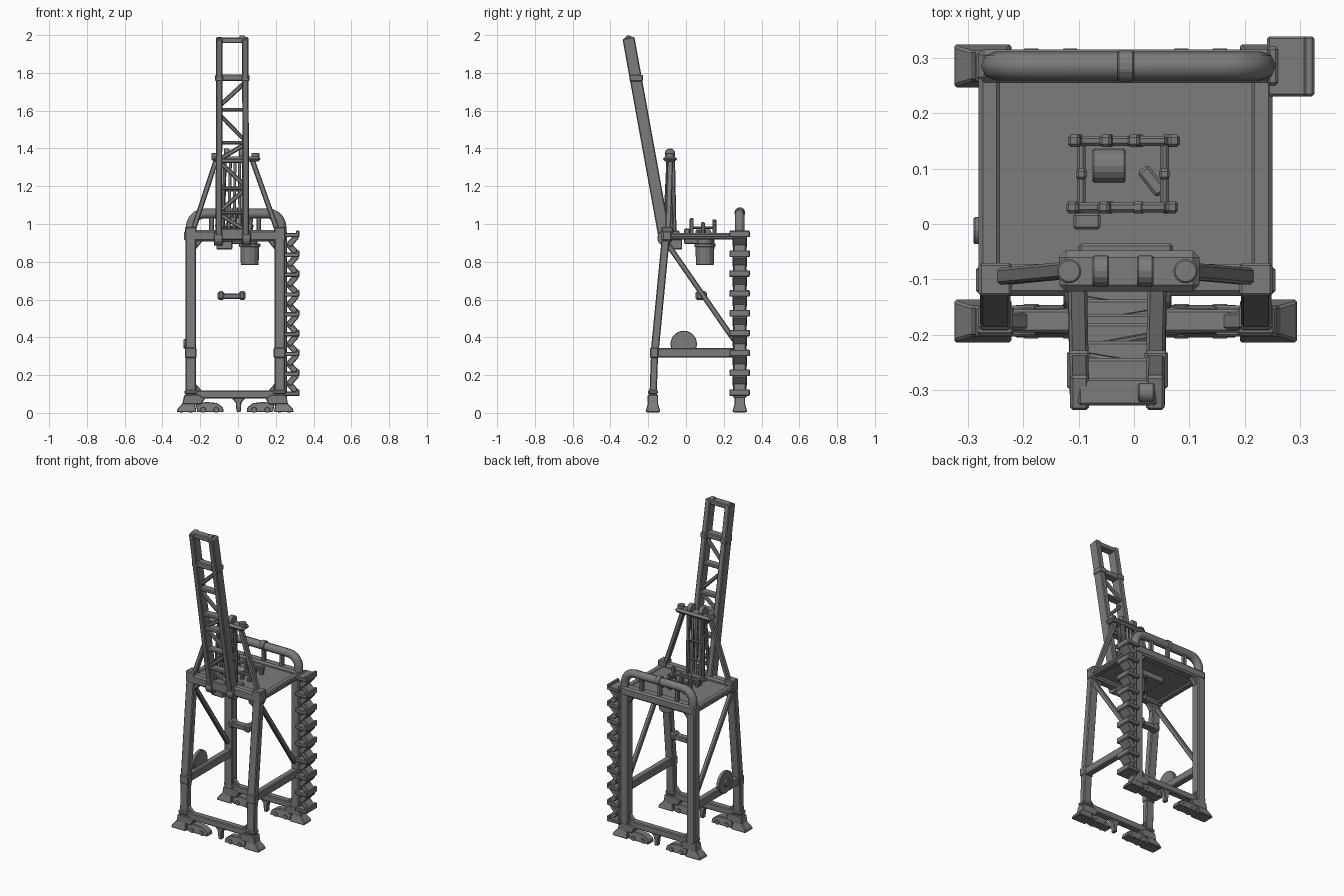
import bpy, bmesh, math, random
from mathutils import Vector, Matrix

random.seed(4)
CX, HW = -0.015, 0.235          # portal centre line and half leg spacing
FY, RY = -0.175, 0.285          # front and rear rail lines
DARK = bpy.data.materials.new("dark_grey_paint")
DARK.diffuse_color = (0.2, 0.2, 0.2, 1)


def link(name, data):
    ob = bpy.data.objects.new(name, data)
    data.materials.append(DARK)
    bpy.context.collection.objects.link(ob)
    return ob


def finish(name, bm, bevel=0.0):
    bmesh.ops.recalc_face_normals(bm, faces=bm.faces)
    me = bpy.data.meshes.new(name)
    bm.to_mesh(me)
    bm.free()
    ob = link(name, me)
    if bevel:
        m = ob.modifiers.new("bevel", 'BEVEL')
        m.width, m.segments = bevel, 1
    return ob


def bar(name, p, q, w, h, bevel=0.005):
    """Box section from p to q; w is measured along x (along y for x-going bars)."""
    p, q = Vector(p), Vector(q)
    d = (q - p).normalized()
    ref = Vector((0, 1, 0)) if abs(d.x) > 0.7 else Vector((1, 0, 0))
    side = (ref - d * ref.dot(d)).normalized()
    up = d.cross(side)
    m = Matrix((side * w, up * h, d * (q - p).length)).transposed().to_4x4()
    m.translation = (p + q) / 2
    bm = bmesh.new()
    bmesh.ops.create_cube(bm, size=1, matrix=m)
    return finish(name, bm, bevel)


def box(name, x, y, z, bevel=0.005):
    cy, cz = sum(y) / 2, sum(z) / 2
    return bar(name, (x[0], cy, cz), (x[1], cy, cz), y[1] - y[0], z[1] - z[0], bevel)


def prism(name, pts, y0, y1, bevel=0.004, taper=1.0):
    """Extrude an x-z outline along y, narrowing to taper at its top."""
    bm = bmesh.new()
    f = bm.faces.new([bm.verts.new((x, y0, z)) for x, z in pts])
    r = bmesh.ops.extrude_face_region(bm, geom=[f])
    bmesh.ops.translate(bm, vec=(0, y1 - y0, 0),
                        verts=[v for v in r['geom'] if isinstance(v, bmesh.types.BMVert)])
    zs, yc = [z for _, z in pts], (y0 + y1) / 2
    for v in bm.verts:
        t = (v.co.z - min(zs)) / (max(zs) - min(zs))
        v.co.y = yc + (v.co.y - yc) * (1 + (taper - 1) * t)
    return finish(name, bm, bevel)


def drum(name, c, r, depth, axis='Z', r2=None, n=16):
    rot = {'X': Matrix.Rotation(math.pi / 2, 4, 'Y'), 'Y': Matrix.Rotation(math.pi / 2, 4, 'X'),
           'Z': Matrix.Identity(4)}[axis]
    bm = bmesh.new()
    bmesh.ops.create_cone(bm, cap_ends=True, segments=n, radius1=r, radius2=r if r2 is None else r2,
                          depth=depth, matrix=Matrix.Translation(c) @ rot)
    return finish(name, bm, 0.003)


def pipe(name, pts, r):
    cu = bpy.data.curves.new(name, 'CURVE')
    cu.dimensions, cu.bevel_depth, cu.bevel_resolution, cu.use_fill_caps = '3D', r, 2, True
    s = cu.splines.new('POLY')
    s.points.add(len(pts) - 1)
    for sp, p in zip(s.points, pts):
        sp.co = (*p, 1)
    return link(name, cu)


# Portal legs, side frames and bogies
for s in (-1, 1):
    lx = CX + s * HW
    bar("front_leg_lower", (lx, FY, 0.07), (lx, -0.166, 0.33), 0.055, 0.038)
    bar("front_leg_upper", (lx, -0.167, 0.31), (lx, -0.105, 0.95), 0.055, 0.042)
    bar("rear_leg", (lx, RY, 0.06), (lx, RY, 0.96), 0.055, 0.055)
    bar("side_beam", (lx, -0.165, 0.318), (lx, RY, 0.318), 0.04, 0.05)
    bar("side_brace", (lx, -0.095, 0.89), (lx, RY - 0.03, 0.385), 0.025, 0.028)
    bar("deck_side_beam", (lx + s * 0.01, -0.1, 0.935), (lx + s * 0.01, RY, 0.935), 0.035, 0.035)
    box("leg_side_bracket", (lx - 0.031, lx + 0.031), (-0.19, -0.145), (0.29, 0.345))
    box("deck_corner_cap", (lx - 0.03, lx + 0.03), (-0.13, -0.07), (0.95, 0.985))
    for y in (FY, RY):
        box("leg_collar", (lx - 0.034, lx + 0.034), (y - 0.026, y + 0.026), (0.1, 0.12))
        # flared equaliser, outer and inner wheel trucks
        X = lambda o: lx + s * o
        prism("bogie_equaliser", [(X(-0.075), 0.075), (X(-0.055), 0.045), (X(0.045), 0.045),
                                  (X(0.035), 0.095), (X(-0.045), 0.095)], y - 0.028, y + 0.028)
        prism("outer_wheel_truck", [(X(-0.03), 0.004), (X(0.075), 0.004), (X(0.07), 0.022),
                                    (X(0.035), 0.06), (X(-0.02), 0.06)], y - 0.04, y + 0.04, taper=0.6)
        prism("inner_wheel_truck", [(X(-0.175), 0.004), (X(-0.035), 0.004), (X(-0.025), 0.05),
                                    (X(-0.085), 0.058), (X(-0.14), 0.052), (X(-0.17), 0.03)],
              y - 0.03, y + 0.03, taper=0.7)
        for o in (0.05, 0.0, -0.065, -0.135):
            drum("rail_wheel", (X(o), y, 0.016), 0.016, 0.062, 'Y', n=10)

# Sill beams, peg and knee gussets
for y, top in ((FY, -0.108), (RY, RY)):
    bar("sill_beam", (CX - HW, y, 0.098), (CX + HW, y, 0.098), 0.042, 0.042)
    prism("storm_pin", [(-0.035, 0.08), (-0.012, 0.055), (-0.008, 0.004), (0.014, 0.004),
                        (0.018, 0.055), (0.04, 0.08)], y - 0.015, y + 0.015)
    for s in (-1, 1):
        ix = CX + s * (HW - 0.026)
        prism("upper_gusset", [(ix, 0.865), (ix, 0.915), (ix - s * 0.04, 0.915)], top - 0.018, top + 0.018)
        prism("lower_gusset", [(ix, 0.155), (ix, 0.115), (ix - s * 0.035, 0.115)], y - 0.015, y + 0.015)

# Deck and upper portal beams
box("deck", (-0.28, 0.25), (-0.12, 0.29), (0.931, 0.947), 0.003)
box("front_portal_beam", (-0.285, 0.255), (-0.13, -0.072), (0.908, 0.968), 0.01)
box("rear_portal_beam", (-0.28, 0.25), (0.255, 0.315), (0.908, 0.965), 0.01)

# Rear arched pipe over the deck with posts
r, arch = 0.07, []
for cx, a0 in ((CX - HW + r, 180), (CX + HW + 0.01 - r, 90)):
    arch += [(cx + r * math.cos(math.radians(a0 - 18 * i)), RY,
              0.985 + r * math.sin(math.radians(a0 - 18 * i))) for i in range(6)]
arch = [(arch[0][0], RY, 0.93)] + arch + [(arch[-1][0], RY, 0.93)]
pipe("rear_arch_pipe", arch, 0.026)
for x in (-0.14, -0.015, 0.11):
    bar("arch_post", (x, RY, 0.95), (x, RY, 1.06), 0.025, 0.025)
drum("arch_joint", (-0.015, RY, 1.06), 0.029, 0.03, 'X', n=10)

# Access stair tower: landings with sloping flights
for i in range(9):
    z = 0.945 - i * 0.105
    box("stair_landing", (0.24, 0.325), (0.23, 0.338), (z - 0.015, z + 0.008), 0.004)
    box("landing_rail", (0.306, 0.325), (0.23, 0.338), (z, z + 0.02), 0.004)
    if i < 8:
        bar("stair_flight", (0.312, 0.285, z - 0.008), (0.266, 0.285, z - 0.06), 0.032, 0.075, 0.004)
        bar("stair_return_flight", (0.266, 0.285, z - 0.052), (0.31, 0.285, z - 0.1), 0.032, 0.065, 0.004)
bar("stair_spine", (0.25, 0.285, 0.08), (0.25, 0.285, 0.96), 0.02, 0.07)


# Raised boom: two rails, cross bars and lacing
def boom(z, x):
    t = (z - 0.92) / 1.05
    return (-0.03 + x * (1 - 0.05 * t), -0.112 - 0.19 * t, z)


for s in (-1, 1):
    bar("boom_rail", boom(0.9, s * 0.072), boom(1.985, s * 0.072), 0.034, 0.064)
    drum("boom_hinge", (-0.03 + s * 0.075, -0.112, 0.925), 0.04, 0.045, 'X')
    cx = -0.03 + s * 0.07
    box("boom_catch", (cx - 0.021, cx + 0.021), (-0.298, -0.228), (1.755, 1.79))
for z, h in ((1.972, 0.03), (1.775, 0.035), (1.605, 0.02), (1.43, 0.02), (1.335, 0.022),
             (1.19, 0.018), (1.06, 0.018), (0.945, 0.06)):
    bar("boom_cross_bar", boom(z, -0.075), boom(z, 0.075), 0.05, h)
for a, b in ((1.63, 1.745), (1.575, 1.445), (1.345, 1.42), (1.325, 1.205), (1.07, 1.18), (1.05, 0.97)):
    bar("boom_lacing", boom(a, -0.065), boom(b, 0.065), 0.02, 0.024)
drum("boom_tip_sheave", boom(1.98, 0.055), 0.019, 0.03, 'X', n=10)

# A-frame tower, apex platform and ropes
for s in (-1, 1):
    bar("a_frame_leg", (CX + s * (HW - 0.01), -0.095, 0.96), (-0.02 + s * 0.095, -0.083, 1.34), 0.027, 0.03)
    bar("mast_front_post", (-0.03 + s * 0.055, -0.115, 0.9), (-0.02 + s * 0.05, -0.095, 1.34), 0.018, 0.018)
    bar("mast_rear_post", (-0.025 + s * 0.055, -0.06, 0.94), (-0.02 + s * 0.05, -0.068, 1.34), 0.02, 0.02)
    drum("apex_sheave", (-0.02 + s * 0.04, -0.085, 1.372), 0.028, 0.03, 'X')
    drum("apex_end_knob", (-0.012 + s * 0.105, -0.085, 1.355), 0.022, 0.04)
box("apex_platform", (-0.135, 0.118), (-0.122, -0.048), (1.33, 1.358), 0.012)
for x in (-0.05, -0.02, 0.01):
    pipe("hoist_rope", [(x, -0.07, 0.94), (x * 0.8, -0.08, 1.34)], 0.008)
for z in (1.06, 1.18):
    bar("mast_cross_bar", (-0.085, -0.062, z), (0.035, -0.062, z), 0.012, 0.014)

# Hoist machinery on the deck
for y in (0.03, 0.15):
    bar("machinery_rail", (-0.105, y, 0.985), (0.06, y, 0.985), 0.018, 0.014)
    for x in (-0.1, -0.045, 0.01, 0.06):
        h = random.uniform(0.99, 1.035)
        bar("machinery_post", (x, y, 0.94), (x + random.uniform(-0.015, 0.015), y, h), 0.022, 0.022)
for x in (-0.095, 0.055):
    bar("machinery_side_rail", (x, 0.03, 0.98), (x, 0.15, 0.98), 0.016, 0.014)
    bar("machinery_side_post", (x, 0.09, 0.94), (x, 0.09, 1.01), 0.02, 0.02)
drum("hoist_drum", (-0.045, 0.105, 0.95), 0.03, 0.06, 'X')
bar("hoist_motor", (0.015, 0.1, 0.955), (0.05, 0.055, 0.955), 0.025, 0.03)
box("rope_guide", (-0.11, -0.06), (-0.01, 0.02), (0.94, 0.975))
box("mast_base", (-0.1, 0.07), (-0.075, -0.035), (0.94, 0.965))

# Trolley and operator cabin under the deck, spreader below
box("trolley", (-0.1, 0.06), (-0.01, 0.15), (0.895, 0.935))
box("trolley_head", (-0.115, -0.03), (-0.11, -0.02), (0.865, 0.92))
drum("operator_cabin", (0.062, 0.1, 0.832), 0.047, 0.1, r2=0.05, n=12)
drum("cabin_roof", (0.062, 0.1, 0.888), 0.056, 0.02, n=12)
drum("cabin_hanger", (0.062, 0.1, 0.915), 0.04, 0.05, n=12)
bar("spreader_beam", (-0.1, 0.08, 0.617), (0.035, 0.08, 0.617), 0.045, 0.03)
for x in (-0.09, 0.022):
    box("spreader_end", (x - 0.018, x + 0.018), (0.05, 0.11), (0.597, 0.645), 0.01)

# Cable reel on the left side beam
drum("cable_reel", (-0.265, -0.012, 0.365), 0.07, 0.022, 'X', n=24)
drum("cable_reel_hub", (-0.272, -0.012, 0.365), 0.025, 0.035, 'X', n=12)
